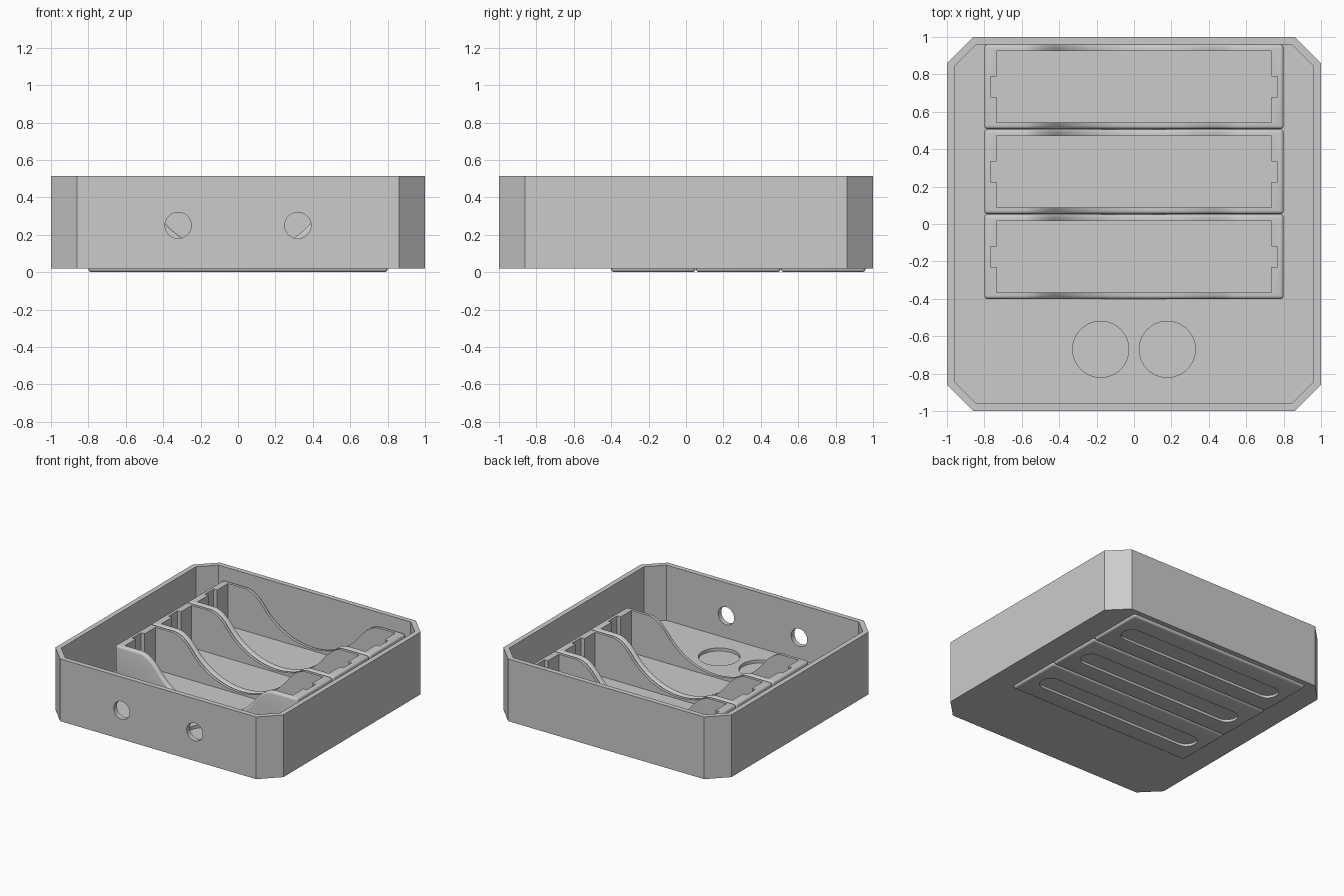
import bpy, bmesh, math
from mathutils import Matrix

if "Cube" in bpy.data.objects:
    bpy.data.objects.remove(bpy.data.objects["Cube"])

grey = bpy.data.materials.new("plain_grey")
grey.diffuse_color = (0.6, 0.6, 0.6, 1)
grey.use_nodes = True
grey.node_tree.nodes["Principled BSDF"].inputs["Base Color"].default_value = grey.diffuse_color


def obj_from(bm, name):
    bmesh.ops.recalc_face_normals(bm, faces=bm.faces)
    me = bpy.data.meshes.new(name)
    bm.to_mesh(me)
    bm.free()
    me.materials.append(grey)
    ob = bpy.data.objects.new(name, me)
    bpy.context.collection.objects.link(ob)
    return ob


def prism(name, pts, lo, hi, axis="z"):
    """Extrude a 2D outline: (x, y) along z, or (x, z) along y."""
    bm = bmesh.new()
    put = (lambda p, d: (p[0], p[1], d)) if axis == "z" else (lambda p, d: (p[0], d, p[1]))
    a = [bm.verts.new(put(p, lo)) for p in pts]
    b = [bm.verts.new(put(p, hi)) for p in pts]
    n = len(pts)
    bm.faces.new(a)
    bm.faces.new(b[::-1])
    for i in range(n):
        bm.faces.new((a[i], b[i], b[(i + 1) % n], a[(i + 1) % n]))
    return obj_from(bm, name)


def box_pts(x0, x1, y0, y1):
    return [(x0, y0), (x1, y0), (x1, y1), (x0, y1)]


def circle_pts(cx, cy, r, n=64):
    return [(cx + r * math.cos(2 * math.pi * i / n), cy + r * math.sin(2 * math.pi * i / n))
            for i in range(n)]


def octagon(h, flat):
    return [(-flat, -h), (flat, -h), (h, -flat), (h, flat),
            (flat, h), (-flat, h), (-h, flat), (-h, -flat)]


def apply_mod(ob, mod):
    bpy.context.view_layer.objects.active = ob
    bpy.ops.object.modifier_apply(modifier=mod.name)


def cut(ob, cutters):
    for c in cutters:
        m = ob.modifiers.new("cut", "BOOLEAN")
        m.operation = "DIFFERENCE"
        m.solver = "EXACT"
        m.object = c
        apply_mod(ob, m)
        bpy.data.objects.remove(c)


def smooth(ob, angle=35):
    bpy.ops.object.select_all(action="DESELECT")
    ob.select_set(True)
    bpy.context.view_layer.objects.active = ob
    bpy.ops.object.shade_smooth_by_angle(angle=math.radians(angle))


# Tray with clipped corners, cable holes in the front and two round floor pockets
tray = prism("tray", octagon(1, 0.86), 0.02, 0.513)
cut(tray, [prism("cavity", octagon(0.96, 0.843), 0.075, 0.7)])
for s in (-1, 1):
    cut(tray, [prism("front_hole", circle_pts(s * 0.32, 0.25, 0.07), -1.1, -0.9, "y"),
               prism("floor_pocket", circle_pts(s * 0.178, -0.67, 0.15), 0.05, 0.2)])
smooth(tray)

# Cell holder side profile: scooped arc with softened shoulders
TOP, R, CZ = 0.41, 0.53, 0.62
half = []
for i in range(17):
    x = 0.42 * i / 16
    half.append((x, CZ - math.sqrt(R * R - x * x)))
p0, p1, p2 = half[-1], (0.507, TOP), (0.59, TOP)
for i in range(1, 9):
    t = i / 8
    half.append(tuple((1 - t) ** 2 * p0[k] + 2 * t * (1 - t) * p1[k] + t * t * p2[k] for k in (0, 1)))
half += [(0.8, TOP), (0.8, 0.0)]
profile = half + [(-x, z) for x, z in half[:0:-1]]

W = 0.226
holder = prism("cell_holder_1", profile, -W, W, "y")
m = holder.modifiers.new("round", "BEVEL")
m.width = 0.018
m.segments = 4
m.limit_method = "ANGLE"
m.angle_limit = math.radians(40)
apply_mod(holder, m)

# Cavity, contact slots in the end walls and the long groove underneath
groove = [(s * (0.635 + 0.08 * math.cos(a)), s * 0.08 * math.sin(a))
          for s in (1, -1) for a in [math.pi * (i / 16 - 0.5) for i in range(17)]]
cut(holder, [prism("cavity", box_pts(-0.735, 0.735, -W + 0.036, W - 0.036), 0.06, 0.7),
             prism("slot_a", box_pts(0.7, 0.766, -0.055, 0.055), 0.0605, 0.7),
             prism("slot_b", box_pts(-0.766, -0.7, -0.055, 0.055), 0.0605, 0.7),
             prism("groove", groove, -0.1, 0.025)])
smooth(holder)

# Row of three holders
for i in range(3):
    ob = holder
    if i:
        ob = bpy.data.objects.new("cell_holder_%d" % (i + 1), holder.data)
        bpy.context.collection.objects.link(ob)
    ob.location = (0, -0.175 + 0.4545 * i, 0)
